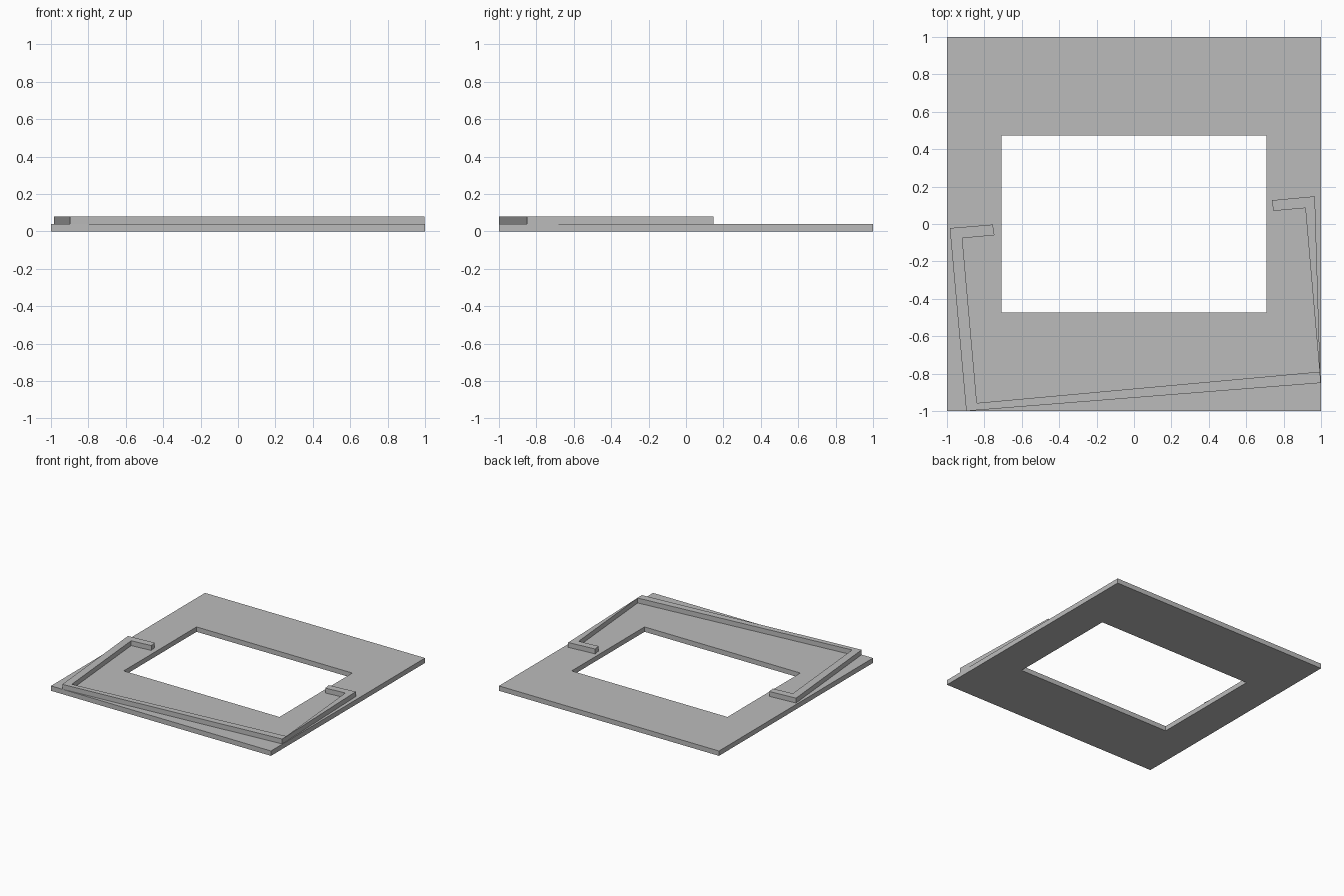
import bpy
import bmesh

cube = bpy.data.objects.get("Cube")
if cube:
    bpy.data.objects.remove(cube, do_unlink=True)

THICK = 0.04

grey = bpy.data.materials.new("plain grey")
grey.use_nodes = True
colour = (0.5, 0.5, 0.5, 1)
grey.diffuse_color = colour
grey.node_tree.nodes["Principled BSDF"].inputs["Base Color"].default_value = colour


def finish(name, bm):
    bmesh.ops.recalc_face_normals(bm, faces=bm.faces)
    mesh = bpy.data.meshes.new(name)
    bm.to_mesh(mesh)
    bm.free()
    mesh.materials.append(grey)
    obj = bpy.data.objects.new(name, mesh)
    bpy.context.collection.objects.link(obj)
    return obj


def extrude_up(bm, faces, height):
    new = bmesh.ops.extrude_face_region(bm, geom=faces)["geom"]
    verts = [v for v in new if isinstance(v, bmesh.types.BMVert)]
    bmesh.ops.translate(bm, verts=verts, vec=(0, 0, height))


def rectangle(hx, hy):
    return [(-hx, -hy), (hx, -hy), (hx, hy), (-hx, hy)]


# Square plate with a rectangular window: four mitred faces, extruded
bm = bmesh.new()
outer = [bm.verts.new((x, y, 0)) for x, y in rectangle(1, 1)]
inner = [bm.verts.new((x, y, 0)) for x, y in rectangle(0.708, 0.473)]
for i in range(4):
    j = (i + 1) % 4
    bm.faces.new((outer[i], outer[j], inner[j], inner[i]))
extrude_up(bm, bm.faces[:], THICK)
finish("window_plate", bm)

# Skewed C-shaped rail on top: outer and inner outline walked in step
outside = [(-0.755, -0.003), (-0.985, -0.022), (-0.897, -1.0),
           (0.997, -0.85), (0.967, 0.148), (0.737, 0.127)]
inside = [(-0.746, -0.06), (-0.918, -0.076), (-0.84, -0.957),
          (0.992, -0.79), (0.916, 0.085), (0.745, 0.07)]
bm = bmesh.new()
outer = [bm.verts.new((x, y, THICK)) for x, y in outside]
inner = [bm.verts.new((x, y, THICK)) for x, y in inside]
for i in range(len(outer) - 1):
    bm.faces.new((outer[i], outer[i + 1], inner[i + 1], inner[i]))
extrude_up(bm, bm.faces[:], THICK)
finish("c_rail", bm)
